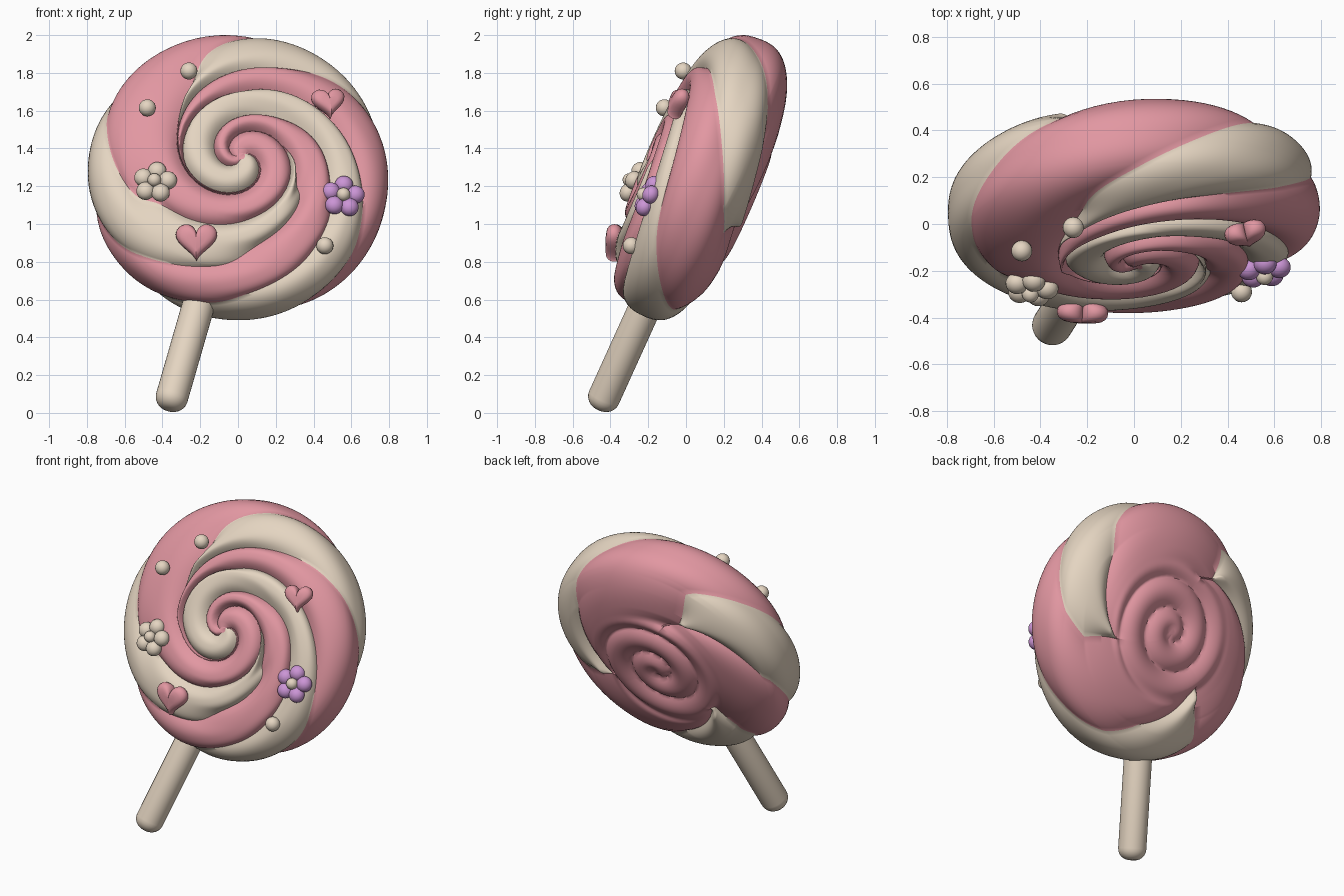
import bpy, bmesh
from math import sin, cos, pi, radians, hypot
from mathutils import Matrix, Vector

cube = bpy.data.objects.get("Cube")
if cube:
    bpy.data.objects.remove(cube)


def material(name, rgb):
    m = bpy.data.materials.new(name)
    m.use_nodes = True
    m.diffuse_color = (*rgb, 1)
    m.node_tree.nodes["Principled BSDF"].inputs["Base Color"].default_value = (*rgb, 1)
    return m


PINK = material("candy pink", (0.76, 0.31, 0.36))
CREAM = material("cream", (0.78, 0.665, 0.535))
PURPLE = material("lilac", (0.60, 0.30, 0.67))


def finish(bm, name, mats, sharp=60):
    bmesh.ops.recalc_face_normals(bm, faces=bm.faces)
    me = bpy.data.meshes.new(name)
    bm.to_mesh(me)
    bm.free()
    ob = bpy.data.objects.new(name, me)
    bpy.context.collection.objects.link(ob)
    for m in mats:
        me.materials.append(m)
    bpy.ops.object.select_all(action="DESELECT")
    ob.select_set(True)
    bpy.context.view_layer.objects.active = ob
    bpy.ops.object.shade_smooth_by_angle(angle=radians(sharp))
    return ob


def frame(pos, normal, spin=0):
    """Matrix whose local z is the normal and local x runs to the side."""
    n = Vector(normal).normalized()
    ey = n.cross(Vector((1, 0, 0))).normalized()
    ex = ey.cross(n)
    rot = Matrix((ex, ey, n)).transposed().to_4x4()
    return Matrix.Translation(pos) @ rot @ Matrix.Rotation(radians(spin), 4, "Z")


def smooth(a, b, x):
    t = min(1, max(0, (x - a) / (b - a)))
    return t * t * (3 - 2 * t)


CENTRE = Vector((0, 0.075, 1.25))
FACE = Vector((0.06, -0.92, 0.39)).normalized()

# Swirled candy disc: a twisted polar grid with six arms, cream and pink in turn
RADIUS, HALF, ROWS, PER_ARM, POWER = 0.79, 0.288, 220, 18, 0.71
RIM = [160, 222, 268, 326, 392, 446, 520]


def arm_edges(r, back):
    """Arm borders in degrees at a given radius, and the width share of each cream arm."""
    e = list(RIM)
    if back:
        e[2] += 14 * (1 - smooth(0.6, 0.79, r))
        share = [min(1, max(0, (r - tip) / 0.22)) for tip in (0.5, 0.4, 0.42)]
        for i in (0, 2, 4):
            trim = (1 - max(share[i // 2], 0.03)) * (e[i + 1] - e[i]) / 2
            e[i] += trim
            e[i + 1] -= trim
    else:
        # Two arms fade out inward, while the third widens into the central hook
        share = [smooth(0.22, 0.42, r), 1, smooth(0.34, 0.76, r)]
        lag = smooth(0.26, 0.36, r) * (1 - smooth(0.48, 0.64, r))
        e[0] -= 26 * lag
        e[1] -= 20 * lag
        e[2] += 8 * smooth(0.5, 0.6, r) * (1 - smooth(0.66, 0.77, r)) - 32 * (1 - smooth(0.24, 0.46, r))
        e[3] += 48 * (1 - smooth(0.3, 0.39, r))
        e[4] -= 10 * (1 - smooth(0.55, 0.75, r))
        for i in (0, 4):
            e[i + 1] = e[i] + (e[i + 1] - e[i]) * max(0.03, share[i // 2])
    e[6] = e[0] + 360
    return e, share


def section(t):
    return RADIUS * sin(t) ** POWER, HALF * (1 if t < pi / 2 else -1) * abs(cos(t)) ** POWER


# Accumulated twist along the section, fixed to zero near the front rim
ts = [pi * (i + 0.4) / (ROWS + 0.8) for i in range(ROWS + 1)]
twist, total, at_rim = [], 0, None
for i, t in enumerate(ts):
    r, z = section(t)
    if i:
        r0, z0 = section(ts[i - 1])
        if z > 0.12:
            step = 3.33 * (r - r0)
        else:
            rate = 2.0 if z > -0.15 else (1.2 if r > 0.42 else 0.3)
            step = rate * hypot(r - r0, z - z0)
        total -= step / max(r, 0.25)
    if at_rim is None and r > 0.97 * RADIUS:
        at_rim = total
    twist.append(total)

bm = bmesh.new()
place = frame(CENTRE, FACE)
rings, shares = [], []
for t, tw in zip(ts, twist):
    r, z = section(t)
    back = t > pi / 2
    edges, share = arm_edges(r, back)
    shares.append(share)
    depth = 0.05 - 0.022 * smooth(0.55, 0.77, r)
    ring = []
    for a in range(6):
        span = edges[a + 1] - edges[a]
        for j in range(PER_ARM):
            f = j / PER_ARM
            ang = radians(edges[a] + span * f) + tw - at_rim
            full = min(1, radians(span) * r / 0.08)
            d = depth * ((1 - abs(2 * f - 1) ** 2.6) * full - 0.75) * min(1, r / 0.1)
            if back:
                # Rolled single coil in the middle of the back
                coil = (r / 0.19 + ang / (2 * pi)) % 1
                roll = 0.04 * (0.4 - abs(2 * coil - 1) ** 2) * min(1, r / 0.06)
                k = smooth(0.36, 0.46, r)
                d = d * k + roll * (1 - k)
            rr = r + d * sin(t)
            zz = z + d * cos(t)
            ring.append(bm.verts.new(place @ Vector((rr * cos(ang), rr * sin(ang), zz))))
    rings.append(ring)
count = 6 * PER_ARM
for i in range(ROWS):
    for j in range(count):
        k = (j + 1) % count
        f = bm.faces.new((rings[i][j], rings[i][k], rings[i + 1][k], rings[i + 1][j]))
        arm = j // PER_ARM
        f.material_index = int(arm % 2 == 0 and shares[i][arm // 2] > 0.04)
bm.faces.new(rings[0])
bm.faces.new(rings[-1])
finish(bm, "swirl_candy", [PINK, CREAM])

# Stick: round bar with softened ends
foot, top = Vector((-0.368, -0.462, 0.02)), Vector((-0.1, -0.04, 0.95))
axis = top - foot
bm = bmesh.new()
bmesh.ops.create_cone(bm, cap_ends=True, segments=32, radius1=0.086, radius2=0.086, depth=axis.length)
rims = [e for e in bm.edges if abs(e.verts[0].co.z - e.verts[1].co.z) < 0.01]
bmesh.ops.bevel(bm, geom=rims, offset=0.07, segments=6, profile=0.5, affect="EDGES")
turn = axis.to_track_quat("Z", "Y").to_matrix().to_4x4()
bm.transform(Matrix.Translation((foot + top) / 2) @ turn)
finish(bm, "stick", [CREAM])


def ball(bm, m, radius, flat=1):
    bmesh.ops.create_uvsphere(bm, u_segments=20, v_segments=12, radius=radius,
                              matrix=m @ Matrix.Diagonal((1, 1, flat, 1)))


# Sugar pearls
for i, p in enumerate([(-0.26, -0.015, 1.81), (-0.48, -0.115, 1.615), (0.46, -0.29, 0.885)]):
    bm = bmesh.new()
    ball(bm, Matrix.Translation(p), 0.045)
    finish(bm, f"pearl_{i + 1}", [CREAM])


# Flowers: five round petals about a button
def flower(name, pos, normal, mat, spin):
    m = frame(pos, normal, spin)
    bm = bmesh.new()
    for i in range(5):
        ball(bm, m @ Matrix.Rotation(i * 2 * pi / 5, 4, "Z") @ Matrix.Translation((0.069, 0, 0)), 0.049, 0.9)
    finish(bm, name + "_petals", [mat])
    bm = bmesh.new()
    ball(bm, m @ Matrix.Translation((0, 0, 0.028)), 0.036)
    finish(bm, name + "_button", [CREAM])


flower("lilac_flower", (0.555, -0.2, 1.145), (0.12, -0.9, 0.42), PURPLE, 85)
flower("cream_flower", (-0.44, -0.275, 1.22), (-0.1, -0.88, 0.46), CREAM, 80)


# Hearts: outline lofted through puffed layers
def heart(name, pos, normal, width, thick, spin):
    bm = bmesh.new()
    layers, n = [], 40
    for i in range(9):
        a = pi * (i + 0.5) / 9 - pi / 2
        s, h = cos(a) ** 0.45, sin(a) * thick / 2
        ring = []
        for j in range(n):
            q = 2 * pi * j / n
            x = 16 * sin(q) ** 3
            y = 13 * cos(q) - 5 * cos(2 * q) - 2 * cos(3 * q) - cos(4 * q) + 2.5
            ring.append(bm.verts.new((x * s * width / 32, y * s * width / 32, h)))
        layers.append(ring)
    for lo, hi in zip(layers, layers[1:]):
        for j in range(n):
            k = (j + 1) % n
            bm.faces.new((lo[j], lo[k], hi[k], hi[j]))
    bm.faces.new(layers[0])
    bm.faces.new(layers[-1])
    bm.transform(frame(pos, normal, spin))
    finish(bm, name, [PINK])


heart("lower_heart", (-0.22, -0.38, 0.9), (-0.05, -1, 0.05), 0.22, 0.09, 0)
heart("upper_heart", (0.48, -0.045, 1.635), (0.2, -0.9, 0.35), 0.18, 0.085, 8)
